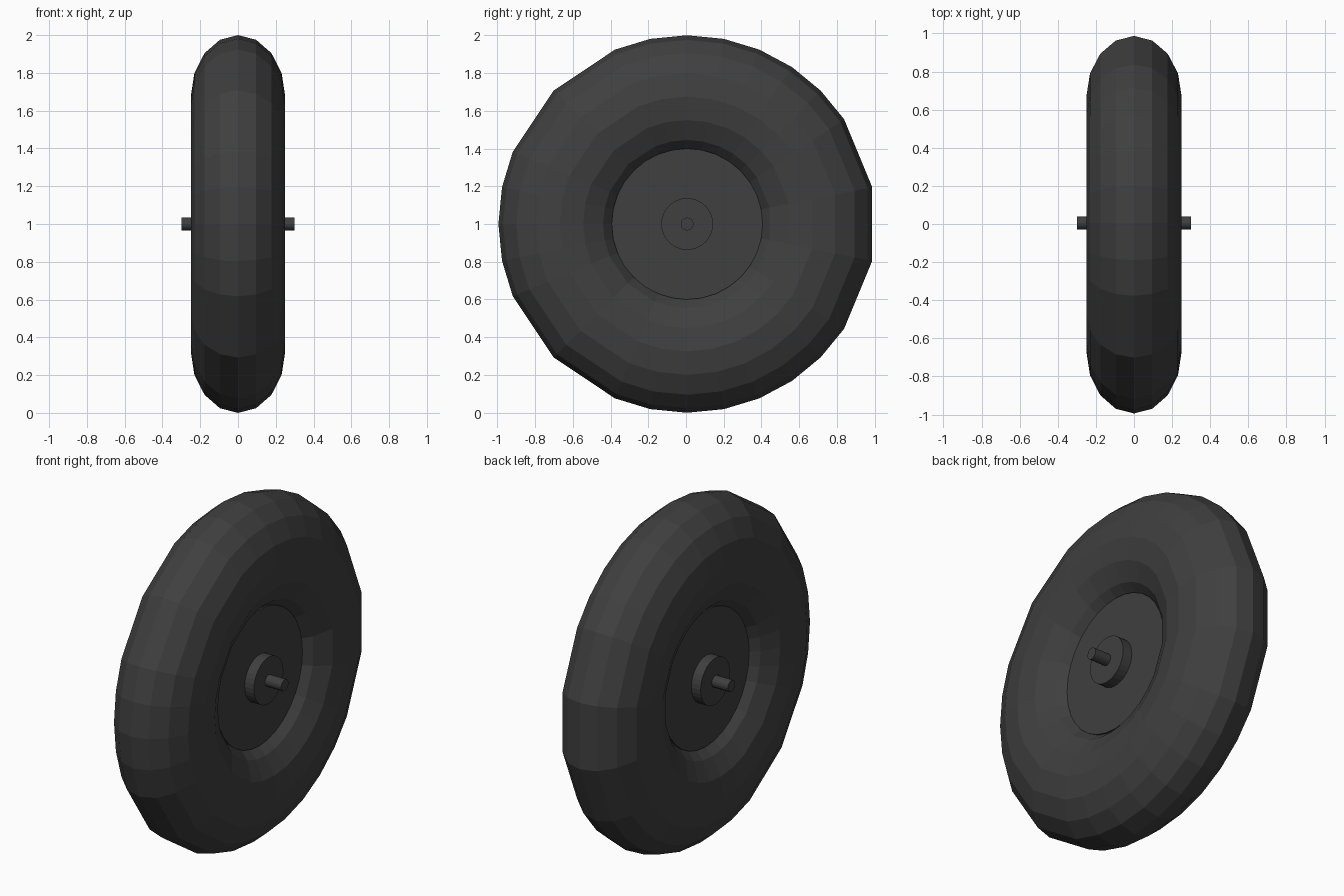
import bpy, bmesh
from math import sin, cos, pi, tau

if "Cube" in bpy.data.objects:
    bpy.data.objects.remove(bpy.data.objects["Cube"])

CY, CZ = 0.006, 1.0          # wheel centre
SEGS, RING = 32, 16

dark = bpy.data.materials.new("dark_grey")
dark.diffuse_color = (0.05, 0.05, 0.05, 1)
dark.use_nodes = True
dark.node_tree.nodes["Principled BSDF"].inputs["Base Color"].default_value = dark.diffuse_color


def finish(name, bm):
    bmesh.ops.recalc_face_normals(bm, faces=bm.faces)
    mesh = bpy.data.meshes.new(name)
    bm.to_mesh(mesh)
    bm.free()
    mesh.materials.append(dark)
    obj = bpy.data.objects.new(name, mesh)
    bpy.context.collection.objects.link(obj)
    return obj


def tyre():
    # oval cross-section swept round the axle, with some spokes left out for the low-poly outline
    skipped = {0, 2, 11, 13, 19, 21, 30}
    angles = [tau * i / SEGS for i in range(SEGS) if i not in skipped]
    bm = bmesh.new()
    rings = []
    for a in angles:
        ring = []
        for k in range(RING):
            t = tau * k / RING
            r = 0.675 + 0.325 * cos(t)
            ring.append(bm.verts.new((0.25 * sin(t), CY + r * cos(a), CZ + r * sin(a))))
        rings.append(ring)
    for i, ring in enumerate(rings):
        nxt = rings[(i + 1) % len(rings)]
        for k in range(RING):
            m = (k + 1) % RING
            bm.faces.new((ring[k], ring[m], nxt[m], nxt[k]))
    finish("tyre", bm)


def cylinder(name, radius, half_width, segs):
    # capped cylinder along the axle
    bm = bmesh.new()
    ends = []
    for x in (-half_width, half_width):
        ends.append([bm.verts.new((x, CY + radius * cos(tau * i / segs),
                                   CZ + radius * sin(tau * i / segs))) for i in range(segs)])
        bm.faces.new(ends[-1])
    for i in range(segs):
        j = (i + 1) % segs
        bm.faces.new((ends[0][i], ends[0][j], ends[1][j], ends[1][i]))
    finish(name, bm)


tyre()
cylinder("wheel_disc", 0.40, 0.135, 32)
cylinder("hub", 0.137, 0.195, 32)
cylinder("axle", 0.034, 0.30, 16)
